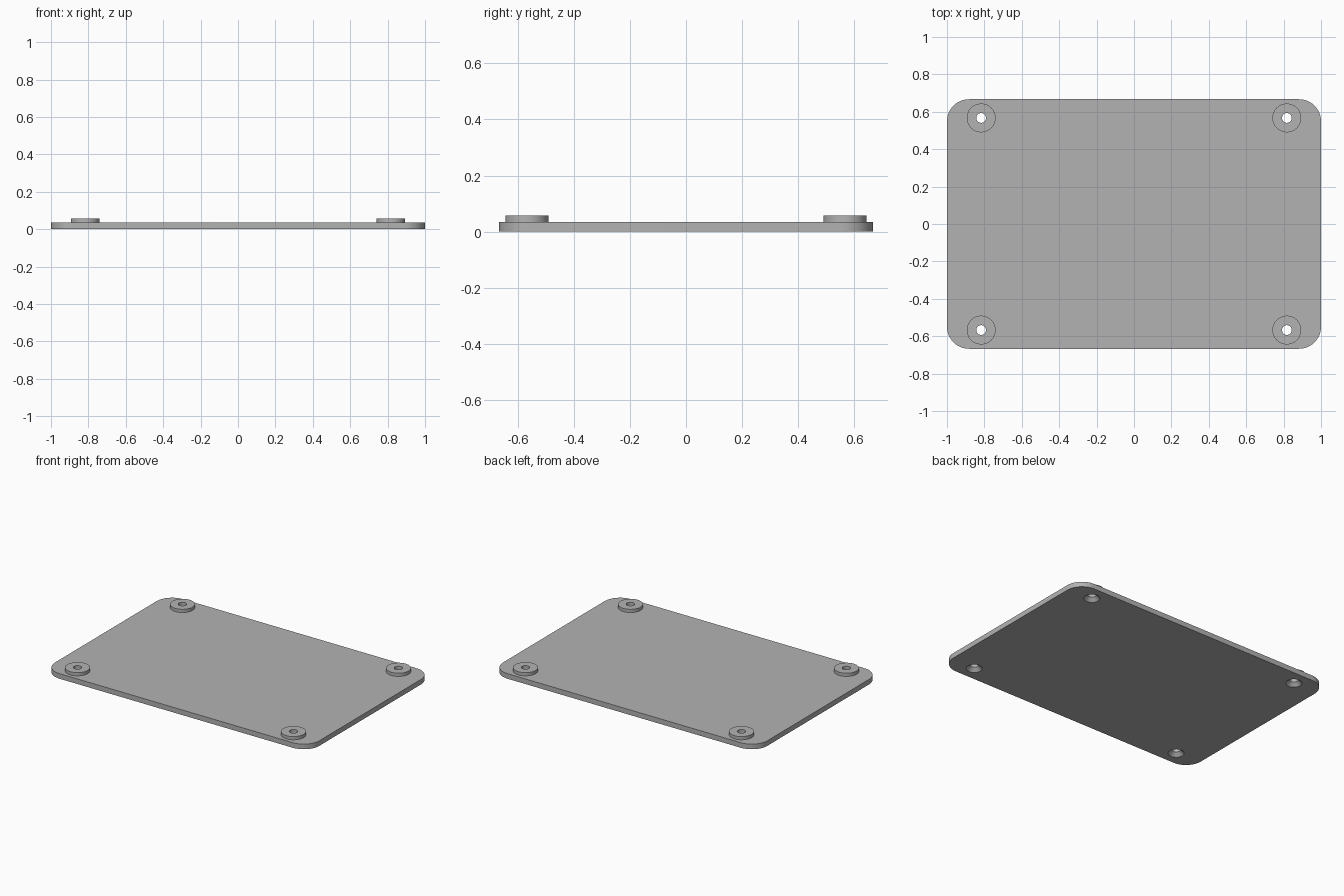
import bpy
import bmesh
import math

if "Cube" in bpy.data.objects:
    bpy.data.objects.remove(bpy.data.objects["Cube"])

HALF_X, HALF_Y, CORNER = 1.0, 0.667, 0.118
PLATE_TOP, BOSS_TOP = 0.035, 0.057
HOLE_X, HOLE_Y = 0.817, 0.567
BOSS_R, HOLE_R, SINK_R = 0.077, 0.026, 0.05
SIGNS = [(1, 1), (-1, 1), (-1, -1), (1, -1)]

grey = bpy.data.materials.new("light_grey")
grey.use_nodes = True
colour = (0.45, 0.45, 0.45, 1)
grey.diffuse_color = colour
grey.node_tree.nodes["Principled BSDF"].inputs["Base Color"].default_value = colour


def add_object(name, bm):
    mesh = bpy.data.meshes.new(name)
    bmesh.ops.recalc_face_normals(bm, faces=bm.faces)
    bm.to_mesh(mesh)
    bm.free()
    mesh.materials.append(grey)
    obj = bpy.data.objects.new(name, mesh)
    bpy.context.collection.objects.link(obj)
    return obj


def turned_solids(name, profile, segments=48):
    """Closed solids of (radius, height) rings, one at each corner."""
    bm = bmesh.new()
    for sx, sy in SIGNS:
        rings = []
        for r, z in profile:
            angles = [math.tau * i / segments for i in range(segments)]
            rings.append([bm.verts.new((sx * HOLE_X + r * math.cos(a),
                                        sy * HOLE_Y + r * math.sin(a), z)) for a in angles])
        for low, high in zip(rings, rings[1:]):
            for i in range(segments):
                j = (i + 1) % segments
                bm.faces.new((low[i], low[j], high[j], high[i]))
        bm.faces.new(rings[0][::-1])
        bm.faces.new(rings[-1])
    return add_object(name, bm)


# Plate with rounded corners
bm = bmesh.new()
outline = []
STEPS = 16
for k, (sx, sy) in enumerate(SIGNS):
    for i in range(STEPS + 1):
        a = (k + i / STEPS) * math.pi / 2
        outline.append(bm.verts.new((sx * (HALF_X - CORNER) + CORNER * math.cos(a),
                                     sy * (HALF_Y - CORNER) + CORNER * math.sin(a), 0)))
base = bm.faces.new(outline)
extruded = bmesh.ops.extrude_face_region(bm, geom=[base], use_keep_orig=True)
top_verts = [v for v in extruded["geom"] if isinstance(v, bmesh.types.BMVert)]
bmesh.ops.translate(bm, verts=top_verts, vec=(0, 0, PLATE_TOP))
plate = add_object("mounting_plate", bm)

# Raised bosses, and countersunk screw holes cut from below
bosses = turned_solids("boss_helper", [(BOSS_R, PLATE_TOP / 2), (BOSS_R, BOSS_TOP)])
slope = SINK_R - HOLE_R
holes = turned_solids("hole_cutter", [(SINK_R + 0.01, -0.01), (HOLE_R, slope),
                                      (HOLE_R, BOSS_TOP + 0.02)])
bpy.context.view_layer.objects.active = plate
plate.select_set(True)
for helper, operation in ((bosses, "UNION"), (holes, "DIFFERENCE")):
    helper.hide_render = True
    mod = plate.modifiers.new(operation.title(), "BOOLEAN")
    mod.operation = operation
    mod.solver = "EXACT"
    mod.object = helper
    bpy.ops.object.modifier_apply(modifier=mod.name)
    bpy.data.objects.remove(helper)

bpy.ops.object.shade_smooth_by_angle(angle=math.radians(30))
